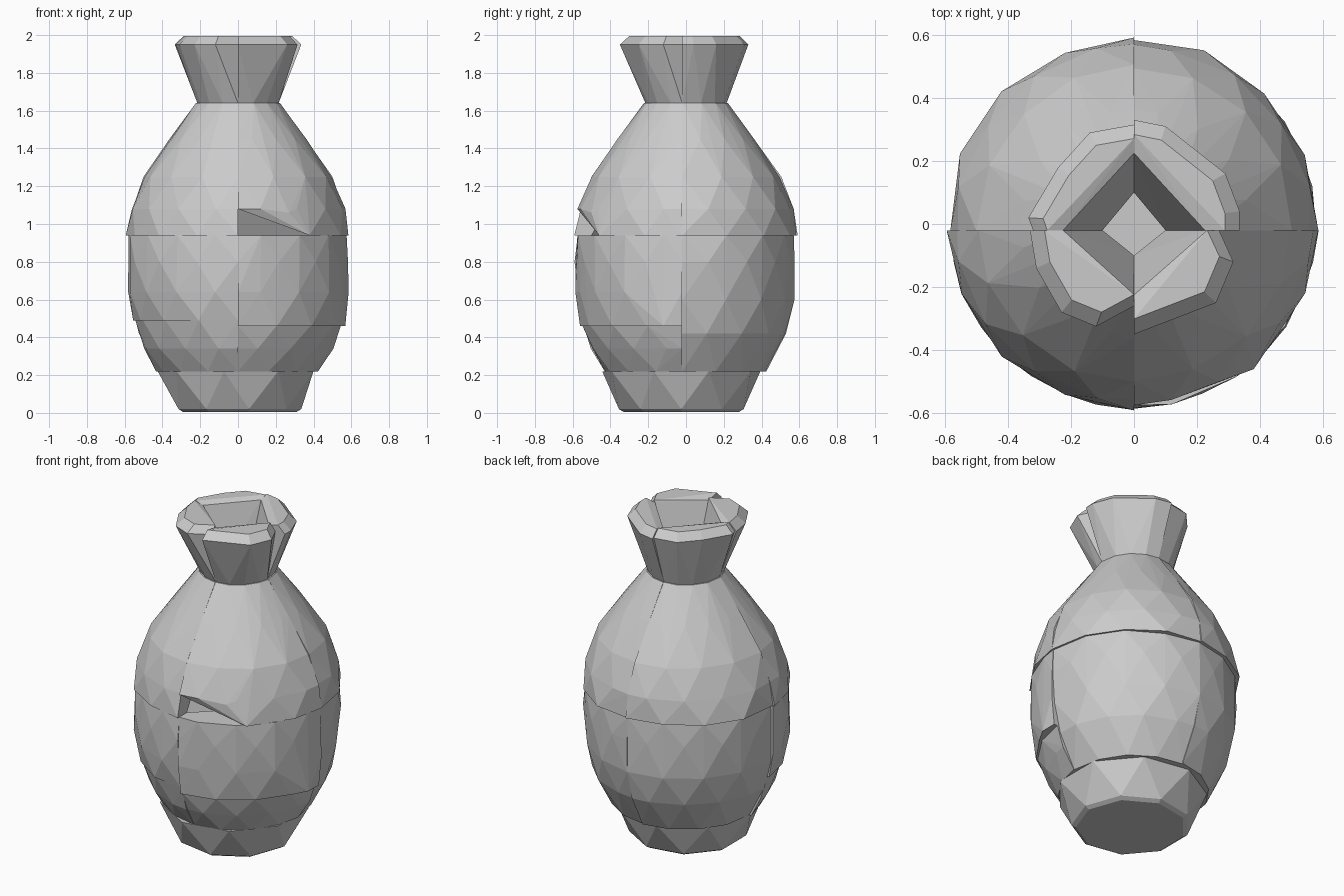
import bpy, bmesh, math, random

if "Cube" in bpy.data.objects:
    bpy.data.objects.remove(bpy.data.objects["Cube"])
random.seed(4)
SPLIT_Y = -0.02


def hull(name, pts):
    """Flat-faced convex chunk around the given points."""
    bm = bmesh.new()
    for p in pts:
        bm.verts.new(p)
    bmesh.ops.convex_hull(bm, input=bm.verts[:])
    loose = [v for v in bm.verts if not v.link_faces]
    bmesh.ops.delete(bm, geom=loose, context='VERTS')
    bmesh.ops.recalc_face_normals(bm, faces=bm.faces[:])
    me = bpy.data.meshes.new(name)
    bm.to_mesh(me)
    bm.free()
    ob = bpy.data.objects.new(name, me)
    bpy.context.collection.objects.link(ob)
    return ob


def polar(r, deg, z):
    a = math.radians(deg)
    x, y = r * math.cos(a), r * math.sin(a)
    if abs(y) < 0.01:
        y = SPLIT_Y
    if abs(x) < 0.01:
        x = 0.0
    return (x, y, z)


def quarter(name, q, outer, inner, extra=(), skip=()):
    """Quarter of a ring wall: outer (radius, z) arcs, inner chord ends."""
    pts = list(extra)
    for i, (r, z) in enumerate(outer):
        steps = [0, 22, 45, 68, 90] if i % 2 == 0 else [0, 12, 34, 56, 78, 90]
        for s in steps:
            if (i, s) in skip:
                continue
            pts.append(polar(r * random.uniform(0.985, 1.01), q * 90 + s, z))
    for r, z in inner:
        pts += [polar(r, q * 90, z), polar(r, q * 90 + 90, z)]
    hull(name, pts)


sides = ["back_right", "back_left", "front_left", "front_right"]

# solid foot
foot = []
for r, z, off in ((0.335, 0.02, 0), (0.31, 0.005, 0), (0.425, 0.22, 20)):
    for k in range(9):
        a = math.radians(k * 40 + off)
        foot.append((r * math.cos(a), r * math.sin(a) - 0.025, z))
hull("foot", foot)

# lower belly: whole quarters at the back, two tiers at the front
for q in (0, 1):
    quarter("belly_" + sides[q], q,
            [(0.425, 0.22), (0.525, 0.42), (0.57, 0.6), (0.575, 0.8), (0.57, 0.94)],
            [(0.3, 0.22), (0.5, 0.94)])
for q, zs in ((2, 0.49), (3, 0.46)):
    quarter("low_belly_" + sides[q], q,
            [(0.43, 0.22), (0.5, 0.34), (0.55, zs)],
            [(0.3, 0.22), (0.46, zs)])
    box = [(0.568, SPLIT_Y, zs), (0.568, -0.12, zs)] if q == 3 else []
    quarter("belly_" + sides[q], q,
            [(0.56, zs), (0.58, 0.64), (0.585, 0.8), (0.58, 0.94)],
            [(0.46, zs), (0.5, 0.94)], box)

# shoulder, with a notch at the front right
for q in range(4):
    notch = [(0, -0.575, 1.08), (0.27, -0.5, 1.06), (0.38, -0.46, 0.94)]
    skip = {(0, 0), (0, 22), (0, 45)} if q == 3 else ()
    inner = [(0.5, 1.1 if q == 3 else 0.94), (0.1, 1.64)]
    if q == 3:
        inner = [(0.1, 1.64)]
        notch += [(0.5, SPLIT_Y, 0.94), (0, -0.5, 1.08)]
    quarter("shoulder_" + sides[q], q,
            [(0.59, 0.94), (0.565, 1.08), (0.5, 1.25), (0.36, 1.45), (0.222, 1.64)],
            inner, notch if q == 3 else (), skip)

# flared lip, four uneven chunks: outer rim corners seen from the top
rims = [
    [(0, 0.33), (0.1, 0.31), (0.29, 0.16), (0.335, 0.04), (0.335, SPLIT_Y)],
    [(0, 0.315), (-0.14, 0.29), (-0.24, 0.18), (-0.335, 0.02), (-0.32, SPLIT_Y)],
    [(-0.33, SPLIT_Y), (-0.31, -0.14), (-0.23, -0.28), (-0.12, -0.325), (0, -0.26)],
    [(0, -0.35), (0.26, -0.25), (0.315, -0.12), (0.27, SPLIT_Y)],
]
for q, rim in enumerate(rims):
    pts = [(x, y, 1.95) for x, y in rim]
    pts += [(x * 0.86, min(y * 0.86, y) if abs(y) < 0.03 else y * 0.86, 1.995)
            for x, y in rim]
    pts += [polar(0.215, q * 90 + s, 1.64) for s in (0, 22, 45, 68, 90)]
    for r, z in ((0.1, 1.64), (0.225, 1.98)):
        pts += [polar(r, q * 90, z), polar(r, q * 90 + 90, z)]
    hull("lip_" + sides[q], pts)
